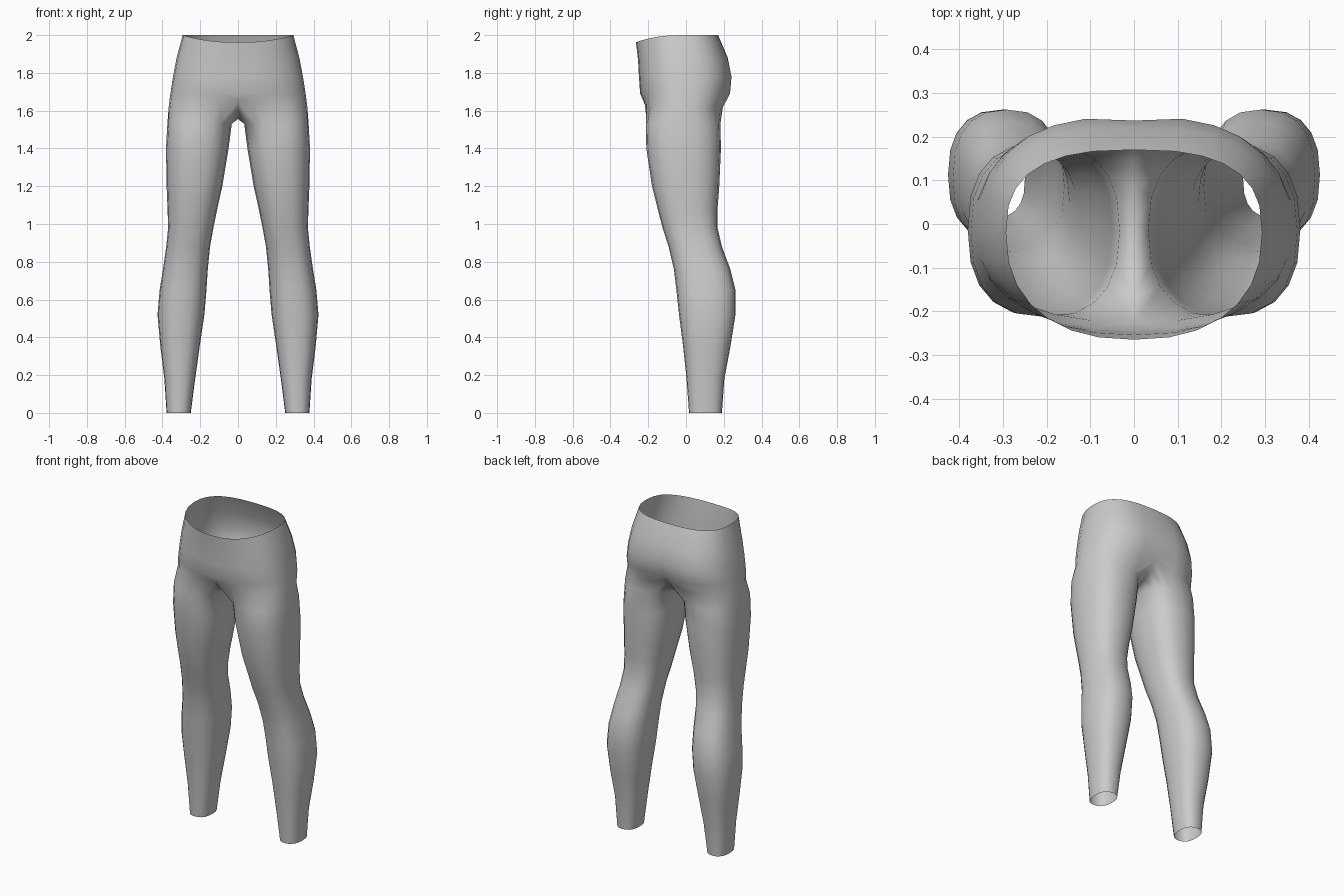
import bpy, bmesh, math

if "Cube" in bpy.data.objects:
    bpy.data.objects.remove(bpy.data.objects["Cube"])

N = 20            # sides of a leg ring, index 0 on the inner side
A, B = 3, 17      # ring indices where the pelvis meets the centre seam


def power(v, p):
    return math.copysign(abs(v) ** p, v)


grey = bpy.data.materials.new("soft_grey")
grey.diffuse_color = (0.6, 0.6, 0.6, 1)
grey.use_nodes = True
grey.node_tree.nodes["Principled BSDF"].inputs["Base Color"].default_value = grey.diffuse_color

# Leg rings from thigh to ankle: z, inner x, outer x, front y, back y
LEG = [
    (1.53, .033, .374, -.213, .182),
    (1.40, .050, .381, -.210, .185),
    (1.20, .083, .378, -.180, .176),
    (1.08, .110, .373, -.150, .167),
    (0.98, .130, .370, -.124, .167),
    (0.88, .148, .380, -.092, .190),
    (0.76, .160, .397, -.064, .235),
    (0.65, .167, .415, -.051, .262),
    (0.52, .178, .426, -.037, .262),
    (0.35, .203, .411, -.015, .235),
    (0.18, .227, .390, .003, .203),
    (0.00, .250, .378, .016, .190),
]

# Pelvis rows from hip fold to waist: z, outer x, front y, back y, cleft depth, front drop
PELVIS = [
    (1.62, .367, -.225, .200, .012, -.03),
    (1.69, .358, -.243, .238, .022, 0),
    (1.78, .344, -.249, .246, .009, 0),
    (1.88, .325, -.254, .223, .002, .012),
    (2.00, .293, -.265, .170, 0, .038),
]

# Inner crotch curve along the centre plane: y, z, front to back
CROTCH = [(-.095, 1.570), (-.165, 1.600), (0, 1.556), (.085, 1.567), (.150, 1.600)]
CROTCH.sort()


def leg_ring(z, xi, xo, yf, yb):
    cx, rx, cy, ry = (xi + xo) / 2, (xo - xi) / 2, (yf + yb) / 2, (yb - yf) / 2
    ring = []
    for k in range(N):
        a = 2 * math.pi * k / N
        ring.append((cx - rx * power(math.cos(a), .82),
                     cy - ry * power(math.sin(a), .82), z))
    return ring


def pelvis_arc(z, xo, yf, yb, cleft, drop):
    cy, arc, n = -.02, [], B - A
    for i in range(n + 1):
        t = math.pi * (i / n - .5)
        s, c = math.sin(t), max(0, math.cos(t))
        if i in (0, n):
            c = 0
        p = .86 if s < 0 else .75
        x = xo * c ** p
        y = cy + (cy - yf if s < 0 else yb - cy) * power(s, p)
        if s > 0:
            y -= cleft * max(0, 1 - x / .1)
        arc.append((x, y, z - drop * (s * s if s < 0 else 0)))
    return arc


bm = bmesh.new()


def add(points):
    return [bm.verts.new(p) for p in points]


def bridge(lower, upper, closed):
    n = len(lower)
    for i in range(n if closed else n - 1):
        j = (i + 1) % n
        bm.faces.new((lower[i], lower[j], upper[j], upper[i]))


# Leg tube
legs = [add(leg_ring(*row)) for row in LEG]
for upper, lower in zip(legs, legs[1:]):
    bridge(lower, upper, True)

# Pelvis shell
arcs = [add(pelvis_arc(*row)) for row in PELVIS]
for lower, upper in zip(arcs, arcs[1:]):
    bridge(lower, upper, False)

# Crotch: close the lowest pelvis arc along the centre plane and join it to the thigh
arcs[0][-1].co.z = 1.65
inner = add([(0, y, z) for y, z in CROTCH])
fold = [inner[2], inner[1], inner[0]] + arcs[0] + [inner[4], inner[3]]
bridge(legs[0], fold, True)

bmesh.ops.recalc_face_normals(bm, faces=bm.faces)
mesh = bpy.data.meshes.new("leggings")
bm.to_mesh(mesh)
bm.free()
mesh.materials.append(grey)
for poly in mesh.polygons:
    poly.use_smooth = True

# Mirror to the other leg
leggings = bpy.data.objects.new("leggings", mesh)
bpy.context.collection.objects.link(leggings)
mirror = leggings.modifiers.new("mirror", 'MIRROR')
mirror.use_axis = (True, False, False)
mirror.use_clip = True
mirror.merge_threshold = .001
